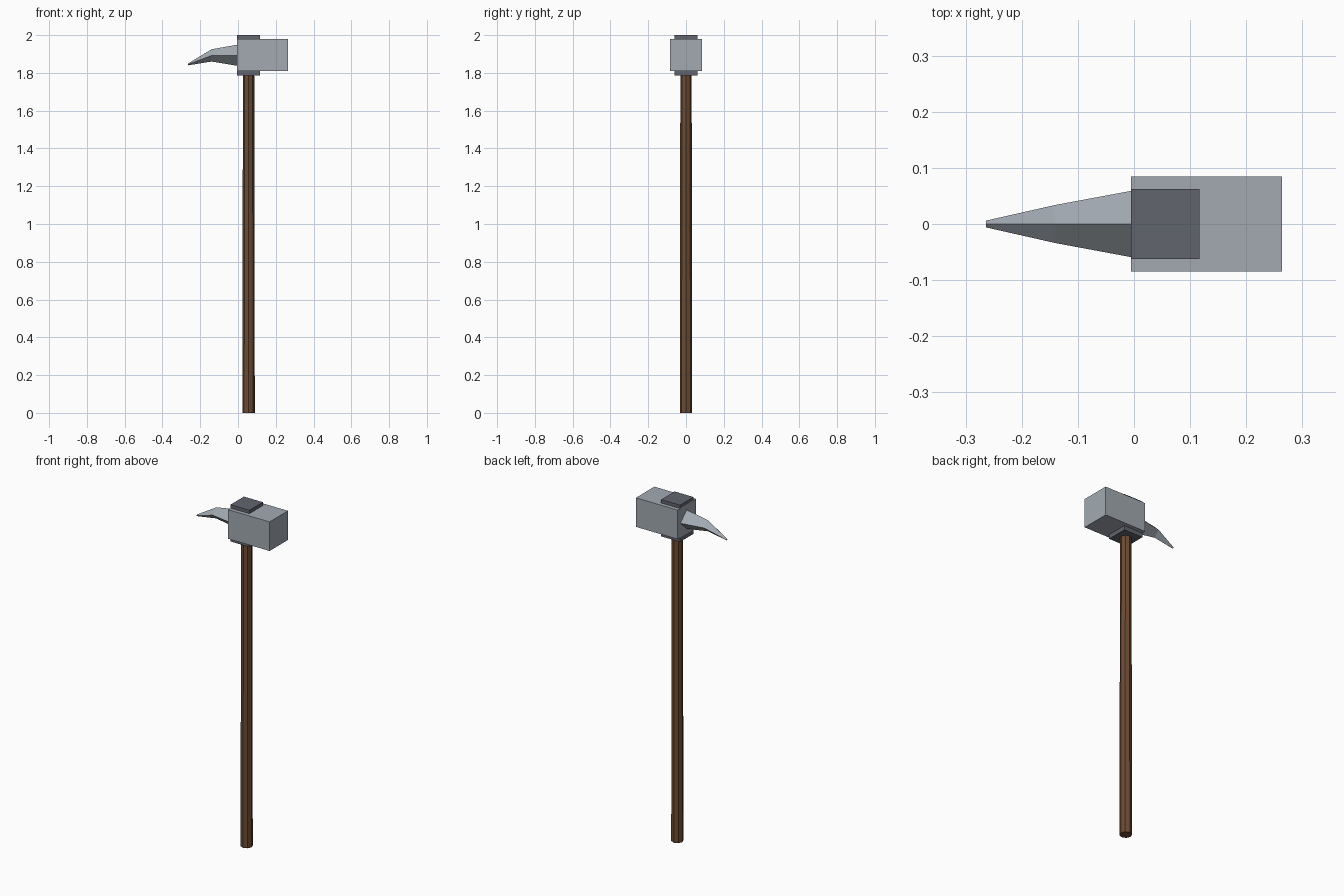
import bpy, bmesh
from mathutils import Vector

cube = bpy.data.objects.get("Cube")
if cube:
    bpy.data.objects.remove(cube, do_unlink=True)


def material(name, rgb):
    m = bpy.data.materials.new(name)
    m.use_nodes = True
    m.diffuse_color = (*rgb, 1)
    m.node_tree.nodes["Principled BSDF"].inputs["Base Color"].default_value = (*rgb, 1)
    return m


wood = material("brown wood", (0.15, 0.07, 0.035))
steel = material("light steel", (0.36, 0.40, 0.44))
iron = material("dark iron", (0.12, 0.13, 0.155))


def finish(name, bm, mat):
    bmesh.ops.recalc_face_normals(bm, faces=bm.faces)
    mesh = bpy.data.meshes.new(name)
    bm.to_mesh(mesh)
    bm.free()
    mesh.materials.append(mat)
    ob = bpy.data.objects.new(name, mesh)
    bpy.context.collection.objects.link(ob)
    return ob


def box(name, lo, hi, mat):
    lo, hi = Vector(lo), Vector(hi)
    bm = bmesh.new()
    bmesh.ops.create_cube(bm, size=1)
    bmesh.ops.scale(bm, vec=hi - lo, verts=bm.verts)
    bmesh.ops.translate(bm, vec=(lo + hi) / 2, verts=bm.verts)
    return finish(name, bm, mat)


def loft(name, rings, mat):
    """Bridge matching rings of points and cap both ends."""
    bm = bmesh.new()
    loops = [[bm.verts.new(p) for p in ring] for ring in rings]
    for a, b in zip(loops, loops[1:]):
        for i in range(len(a)):
            j = (i + 1) % len(a)
            bm.faces.new((a[i], a[j], b[j], b[i]))
    bm.faces.new(loops[0])
    bm.faces.new(loops[-1])
    return finish(name, bm, mat)


# Eight-sided shaft, a little thicker at the foot
bm = bmesh.new()
bmesh.ops.create_cone(bm, cap_ends=True, segments=8, radius1=0.033,
                      radius2=0.030, depth=1.8)
bmesh.ops.translate(bm, vec=(0.056, 0, 0.9), verts=bm.verts)
finish("handle", bm, wood)

# Striking block with a binding plate above and below
box("hammer_block", (-0.005, -0.085, 1.81), (0.264, 0.085, 1.98), steel)
for name, z0, z1 in (("top_plate", 1.98, 2.0), ("bottom_plate", 1.785, 1.81)):
    box(name, (-0.005, -0.062, z0), (0.117, 0.062, z1), iron)

# Drooping spike with diamond sections: x, half width, top, ridge, bottom
sections = [(0.0, 0.06, 1.95, 1.893, 1.837),
            (-0.14, 0.034, 1.925, 1.892, 1.86),
            (-0.264, 0.006, 1.85, 1.845, 1.84)]
loft("spike", [[(x, 0, top), (x, w, mid), (x, 0, low), (x, -w, mid)]
               for x, w, top, mid, low in sections], steel)
